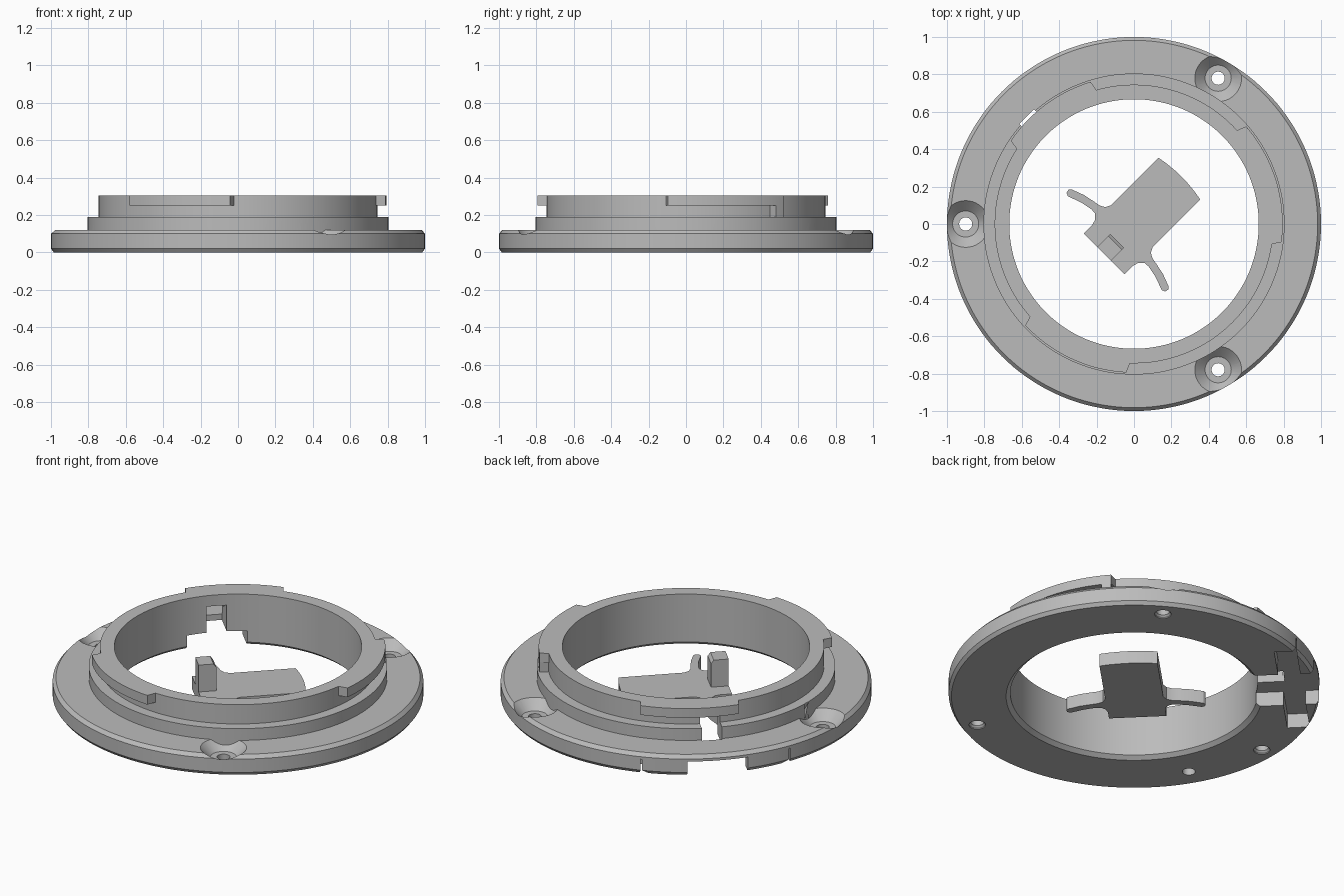
import bpy, bmesh, math
from mathutils import Matrix

if "Cube" in bpy.data.objects:
    bpy.data.objects.remove(bpy.data.objects["Cube"])

grey = bpy.data.materials.new("plain_grey")
grey.diffuse_color = (0.5, 0.5, 0.5, 1)
grey.use_nodes = True
grey.node_tree.nodes["Principled BSDF"].inputs["Base Color"].default_value = grey.diffuse_color
SEG = 144
SLOT = math.radians(135)


def make(name, bm):
    bmesh.ops.remove_doubles(bm, verts=bm.verts, dist=1e-5)
    bmesh.ops.recalc_face_normals(bm, faces=bm.faces)
    me = bpy.data.meshes.new(name)
    bm.to_mesh(me)
    bm.free()
    me.materials.append(grey)
    ob = bpy.data.objects.new(name, me)
    bpy.context.collection.objects.link(ob)
    return ob


def lathe(name, profile, seg=SEG, closed=True):
    """Spin an (r, z) profile around z; closed profiles make rings."""
    bm = bmesh.new()
    rows = []
    for i in range(seg):
        a = 2 * math.pi * i / seg
        rows.append([bm.verts.new((r * math.cos(a), r * math.sin(a), z)) for r, z in profile])
    n = len(profile)
    for i in range(seg):
        p, q = rows[i], rows[(i + 1) % seg]
        for j in range(n if closed else n - 1):
            k = (j + 1) % n
            bm.faces.new((p[j], q[j], q[k], p[k]))
    if not closed:
        bm.faces.new([r[0] for r in rows])
        bm.faces.new([r[-1] for r in rows])
    return make(name, bm)


def prism(name, pts, z0, z1, angle=0.0):
    """Extrude a flat outline from z0 to z1, turned about z."""
    bm = bmesh.new()
    f = bm.faces.new([bm.verts.new((x, y, z0)) for x, y in pts])
    up = bmesh.ops.extrude_face_region(bm, geom=[f])
    bmesh.ops.translate(bm, vec=(0, 0, z1 - z0),
                        verts=[v for v in up["geom"] if isinstance(v, bmesh.types.BMVert)])
    bm.transform(Matrix.Rotation(angle, 4, "Z"))
    return make(name, bm)


def box(name, x0, x1, half, z0, z1, angle=0.0):
    return prism(name, [(x0, -half), (x1, -half), (x1, half), (x0, half)], z0, z1, angle)


def combine(target, others, op):
    for o in others:
        m = target.modifiers.new(op, "BOOLEAN")
        m.operation, m.solver, m.object = op, "EXACT", o
        bpy.context.view_layer.update()
        me = bpy.data.meshes.new_from_object(
            target.evaluated_get(bpy.context.evaluated_depsgraph_get()))
        target.modifiers.clear()
        target.data = me
        bpy.data.objects.remove(o)


def polar(r, deg):
    return r * math.cos(math.radians(deg)), r * math.sin(math.radians(deg))


def arc_block(name, a0, a1, r0, r1, z0, z1, lead=0.0):
    n = max(3, int((a1 - a0) / 2))
    outer = [polar(r1, a0 + (a1 - a0) * i / n) for i in range(n + 1)]
    inner = [polar(r0, a1 + lead - (a1 - a0 + 2 * lead) * i / n) for i in range(n + 1)]
    return prism(name, outer + inner, z0, z1)


# Flange with chamfered rims
ring = lathe("mount_ring", [(0.69, 0), (0.985, 0), (1, 0.02), (1, 0.1), (0.982, 0.12), (0.69, 0.12)])

# Three countersunk screw holes
for deg in (60, 180, 300):
    sink = lathe("screw_cutter", [(0.045, -0.02), (0.045, 0.006), (0.035, 0.016), (0.035, 0.065),
                                  (0.07, 0.065), (0.125, 0.12), (0.135, 0.13)], 40, False)
    sink.data.transform(Matrix.Translation((*polar(0.9, deg), 0)))
    combine(ring, [sink], "DIFFERENCE")

# Step and neck, bayonet tabs, stop post
neck = lathe("neck", [(0.69, 0), (0.805, 0), (0.805, 0.19), (0.745, 0.19), (0.745, 0.305),
                      (0.667, 0.305), (0.667, 0.02)])
tabs = [arc_block("tab", a, b, 0.72, 0.795, 0.25, 0.305, 2.0)
        for a, b in ((-7, 41), (107, 146), (223, 267))]
post = arc_block("stop_post", 37.2, 41, 0.72, 0.795, 0.17, 0.27)
combine(ring, [neck] + tabs + [post], "UNION")

# Latch slot: wide button channel, spring pocket, narrow tooth slot; blind pin hole
cutters = [box("channel_cutter", 0.5, 1.2, 0.165, -0.1, 0.085, SLOT),
           box("spring_cutter", 0.795, 0.915, 0.41, -0.1, 0.085, SLOT),
           box("tooth_cutter", 0.5, 0.812, 0.055, -0.1, 0.24, SLOT)]
pin = lathe("pin_cutter", [(0.035, -0.05), (0.035, 0.07)], 32, False)
pin.data.transform(Matrix.Translation((*polar(0.865, 210), 0)))
combine(ring, cutters + [pin], "DIFFERENCE")

# Latch outline: button with curved front and two flexing spring arms
half = [(-0.225, 0.155), (-0.16, 0.155), (-0.13, 0.163), (-0.108, 0.185), (-0.105, 0.215),
        (-0.118, 0.28), (-0.145, 0.355), (-0.137, 0.373), (-0.118, 0.377), (-0.105, 0.367),
        (-0.08, 0.3), (-0.066, 0.235), (-0.06, 0.2), (-0.045, 0.172), (-0.015, 0.157),
        (0.343, 0.157), (0.352, 0.105), (0.357, 0.053)]
outline = half + [(0.359, 0)] + [(x, -y) for x, y in reversed(half)]
latch = prism("latch", outline, 0, 0.075, math.radians(45))

# Latch tooth with a small chamfer at its inner top edge
bm = bmesh.new()
side = [(-0.225, 0.03), (-0.128, 0.03), (-0.128, 0.215), (-0.143, 0.235), (-0.225, 0.235)]
f = bm.faces.new([bm.verts.new((x, -0.052, z)) for x, z in side])
up = bmesh.ops.extrude_face_region(bm, geom=[f])
bmesh.ops.translate(bm, vec=(0, 0.104, 0),
                    verts=[v for v in up["geom"] if isinstance(v, bmesh.types.BMVert)])
bm.transform(Matrix.Rotation(math.radians(45), 4, "Z"))
combine(latch, [make("tooth", bm)], "UNION")

# Smooth round walls, keep edges crisp
for ob in (ring, latch):
    bpy.ops.object.select_all(action="DESELECT")
    ob.select_set(True)
    bpy.context.view_layer.objects.active = ob
    bpy.ops.object.shade_smooth_by_angle(angle=math.radians(25))
